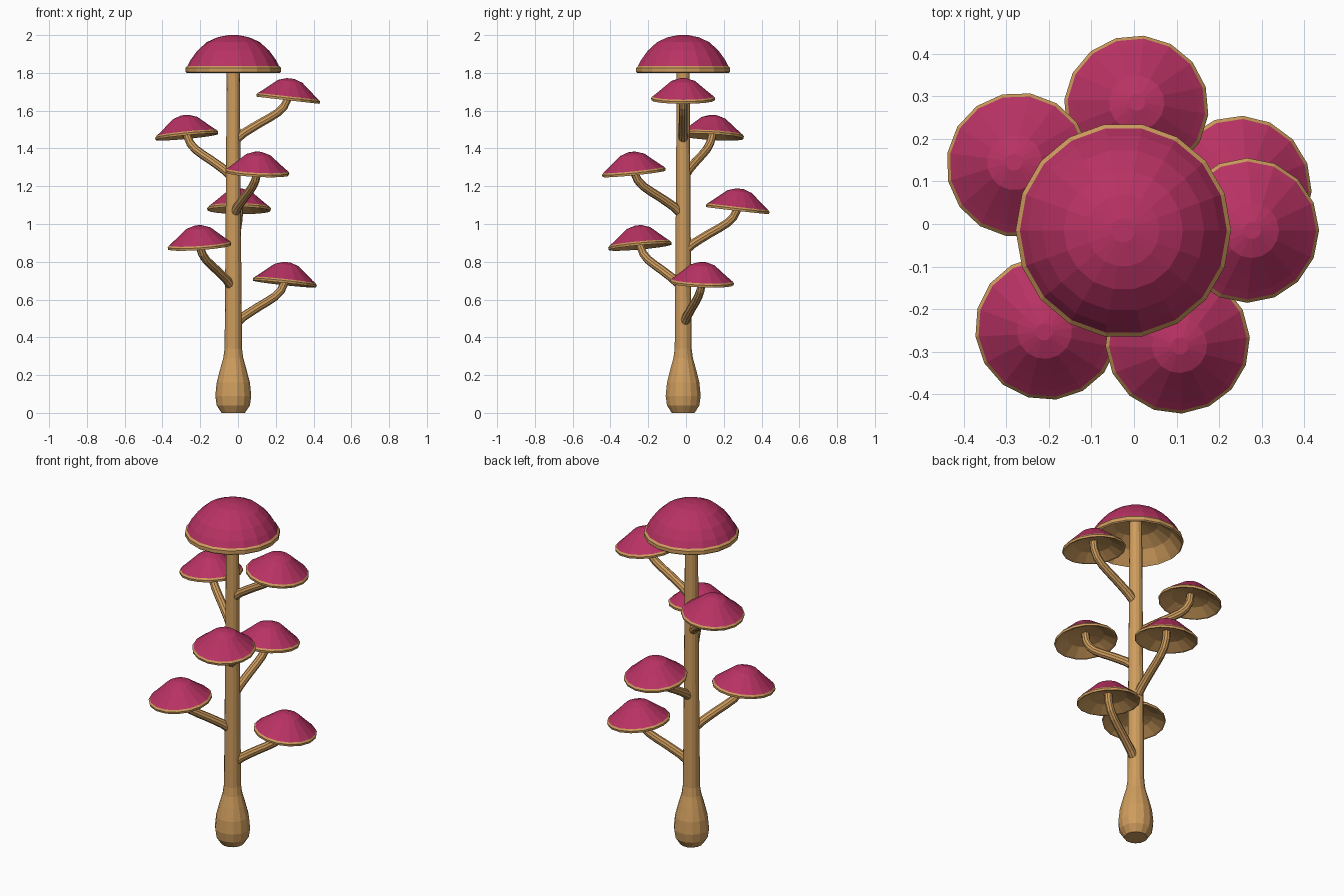
import bpy, bmesh, math
from mathutils import Vector, Matrix

if "Cube" in bpy.data.objects:
    bpy.data.objects.remove(bpy.data.objects["Cube"])

CX, CY = -0.025, -0.015          # trunk axis


def material(name, rgb):
    m = bpy.data.materials.new(name)
    m.diffuse_color = (*rgb, 1)
    m.use_nodes = True
    m.node_tree.nodes["Principled BSDF"].inputs["Base Color"].default_value = m.diffuse_color
    return m


TAN = material("tan stem", (0.62, 0.335, 0.11))
RED = material("crimson cap", (0.48, 0.032, 0.125))


def finish(name, bm, mats, matrix=Matrix()):
    bmesh.ops.recalc_face_normals(bm, faces=bm.faces[:])
    me = bpy.data.meshes.new(name)
    bm.to_mesh(me)
    bm.free()
    for m in mats:
        me.materials.append(m)
    ob = bpy.data.objects.new(name, me)
    ob.matrix_world = matrix
    bpy.context.collection.objects.link(ob)
    return ob


def skin(bm, rings, red_bands=0):
    """Bridge successive vertex rings, cap both ends; the first bands are red."""
    n = len(rings[0])
    for k in range(len(rings) - 1):
        a, b = rings[k], rings[k + 1]
        for i in range(n):
            j = (i + 1) % n
            f = bm.faces.new((a[i], a[j], b[j], b[i]))
            f.material_index = 1 if k < red_bands else 0
    bm.faces.new(rings[0]).material_index = 1 if red_bands else 0
    bm.faces.new(rings[-1])


def lathe(name, profile, sides, matrix, red_bands=0):
    bm = bmesh.new()
    rings = [[bm.verts.new((r * math.cos(2 * math.pi * i / sides),
                            r * math.sin(2 * math.pi * i / sides), h))
              for i in range(sides)] for r, h in profile]
    skin(bm, rings, red_bands)
    return finish(name, bm, [TAN, RED], matrix)


def tube(name, pts, radii, sides, matrix):
    """Round tube along a path lying in the local xz plane."""
    bm = bmesh.new()
    rings = []
    for k, p in enumerate(pts):
        t = (pts[min(k + 1, len(pts) - 1)] - pts[max(k - 1, 0)]).normalized()
        side = Vector((0, 1, 0))
        up = t.cross(side)
        rings.append([bm.verts.new(p + radii[k] * (side * math.cos(a) + up * math.sin(a)))
                      for a in (2 * math.pi * i / sides for i in range(sides))])
    skin(bm, rings)
    return finish(name, bm, [TAN], matrix)


# Trunk with bulbous foot
axis = Matrix.Translation((CX, CY, 0))
lathe("trunk", [(0.062, 0), (0.088, 0.04), (0.095, 0.09), (0.088, 0.16), (0.07, 0.23),
                (0.053, 0.29), (0.046, 0.34), (0.043, 0.7), (0.039, 1.2), (0.034, 1.93)],
      14, axis)

# Large crown cap: red dome, tan rim and hollow underside
lathe("crown_cap", [(0.028, 0.2), (0.085, 0.188), (0.14, 0.163), (0.19, 0.118), (0.225, 0.07),
                    (0.243, 0.036), (0.253, 0.026), (0.253, 0.006), (0.246, 0.0),
                    (0.23, 0.02), (0.19, 0.075), (0.12, 0.12), (0.03, 0.14)],
      18, axis @ Matrix.Translation((0, 0, 1.8)), 5)

# Small caps on curved branches, spiralling up the trunk
CAP = [(0.02, 0.11), (0.065, 0.095), (0.11, 0.057), (0.145, 0.028), (0.162, 0.015),
       (0.17, 0.006), (0.168, -0.006), (0.158, -0.004), (0.1, 0.03), (0.03, 0.045)]
B = [Vector((x, 0, z)) for x, z in
     [(0.0, -0.225), (0.025, -0.205), (0.055, -0.18), (0.09, -0.158), (0.14, -0.128),
      (0.19, -0.1), (0.235, -0.072), (0.268, -0.04), (0.288, 0.0), (0.295, 0.06)]]
for i in range(6):
    place = (Matrix.Translation((CX, CY, 0.688 + 0.1946 * i))
             @ Matrix.Rotation(math.radians(20 + 212 * i), 4, 'Z'))
    tube(f"branch_{i + 1}", B, [0.025 - 0.0004 * k for k in range(len(B))], 10, place)
    lathe(f"small_cap_{i + 1}", CAP, 16,
          place @ Matrix.Translation((0.29, 0, 0)) @ Matrix.Rotation(math.radians(6.5), 4, 'Y'), 4)
